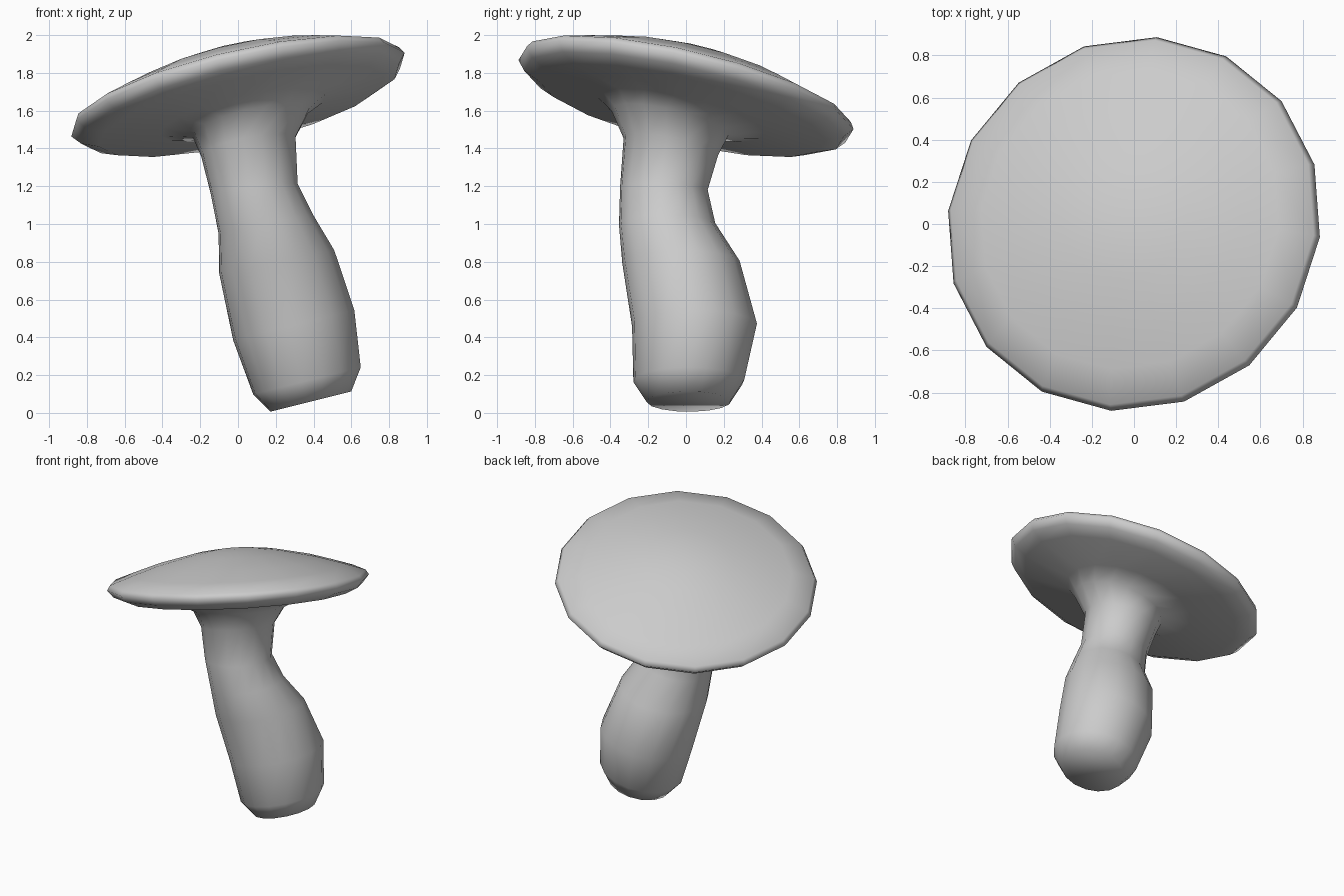
import bpy, bmesh, math
from mathutils import Vector

if "Cube" in bpy.data.objects:
    bpy.data.objects.remove(bpy.data.objects["Cube"])

SIDES = 16
START = math.radians(17)


def ring(bm, centre, radius, slope):
    """Circle of vertices, tilted so z rises by slope (dz/dx, dz/dy)."""
    turn = Vector((0, 0, 1)).rotation_difference(Vector((-slope[0], -slope[1], 1)))
    out = []
    for i in range(SIDES):
        a = START + 2 * math.pi * i / SIDES
        p = Vector((math.cos(a), math.sin(a), 0)) * radius
        out.append(bm.verts.new(Vector(centre) + turn @ p))
    return out


# stem, from the ground up: centre, radius, tilt
stem = [
    ((.385, .015, .06), .222, (.25, 0)),
    ((.365, .015, .17), .295, (.25, 0)),
    ((.295, .045, .465), .332, (.25, 0)),
    ((.205, -.027, .80), .312, (.2, 0)),
    ((.147, -.10, 1.00), .256, (.2, 0)),
    ((.085, -.117, 1.19), .233, (.1, -.05)),
    ((.055, -.08, 1.41), .256, (.2, -.2)),
]

# cap: radius and height along the tilted cap axis, underside to top
cap_centre = Vector((0, 0, 1.685))
cap_slope = (.235, -.235)
cap_axis = Vector((-cap_slope[0], -cap_slope[1], 1)).normalized()
cap = [(.32, -.155), (.45, -.115), (.78, -.09), (.87, -.05), (.912, .0),
       (.89, .035), (.73, .09), (.56, .145), (.31, .205), (.15, .228)]

bm = bmesh.new()
rings = [ring(bm, *s) for s in stem]
for r, h in cap:
    # the flare under the cap leans towards the stem
    shift = Vector((.035, -.05, 0)) if r == .32 and h < 0 else Vector()
    rings.append(ring(bm, cap_centre + cap_axis * h + shift, r, cap_slope))

# skin the rings, close the foot and the crown
for a, b in zip(rings, rings[1:]):
    for i in range(SIDES):
        j = (i + 1) % SIDES
        bm.faces.new((a[i], a[j], b[j], b[i]))
bm.faces.new(rings[0][::-1])
crown = bm.verts.new(cap_centre + cap_axis * .235)
for i in range(SIDES):
    bm.faces.new((rings[-1][i], rings[-1][(i + 1) % SIDES], crown))

for f in bm.faces:
    f.smooth = True
bmesh.ops.recalc_face_normals(bm, faces=bm.faces)
mesh = bpy.data.meshes.new("mushroom")
bm.to_mesh(mesh)
bm.free()
bpy.context.collection.objects.link(bpy.data.objects.new("mushroom", mesh))
